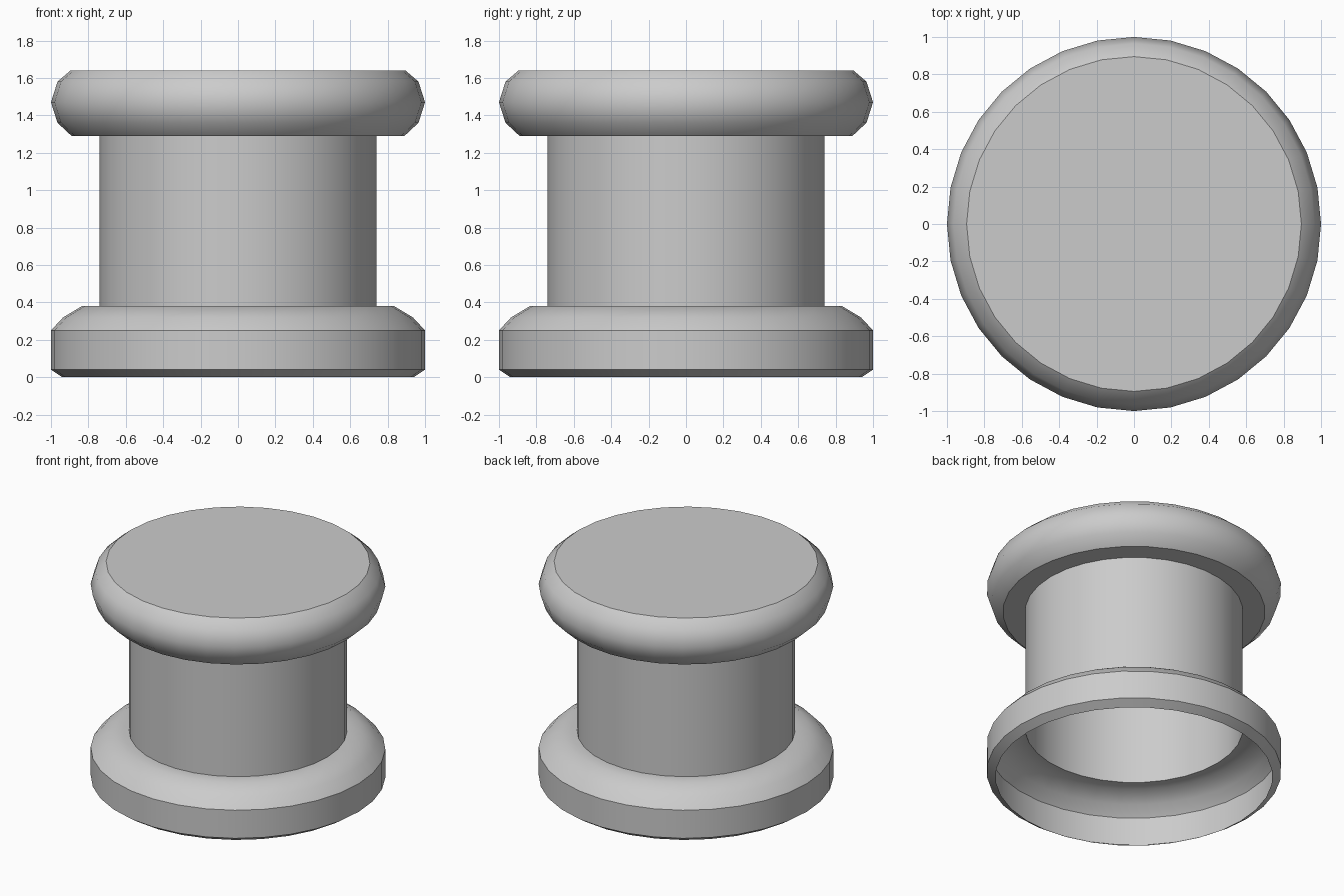
import bpy, bmesh
from math import sin, cos, tau, radians

if "Cube" in bpy.data.objects:
    bpy.data.objects.remove(bpy.data.objects["Cube"])

SIDES = 32


def lathe(name, profile, cap_top=False):
    """Turn an open (radius, z) profile around z into a thin shell."""
    bm = bmesh.new()
    rings = [[bm.verts.new((r * cos(tau * i / SIDES), r * sin(tau * i / SIDES), z))
              for i in range(SIDES)] for r, z in profile]
    for low, high in zip(rings, rings[1:]):
        for i in range(SIDES):
            j = (i + 1) % SIDES
            bm.faces.new((low[i], low[j], high[j], high[i]))
    if cap_top:
        bm.faces.new(rings[-1])
    mesh = bpy.data.meshes.new(name)
    bm.to_mesh(mesh)
    bm.free()
    obj = bpy.data.objects.new(name, mesh)
    bpy.context.collection.objects.link(obj)
    bpy.ops.object.select_all(action='DESELECT')
    obj.select_set(True)
    bpy.context.view_layer.objects.active = obj
    bpy.ops.object.shade_smooth_by_angle(angle=radians(38))
    return obj


# Hollow base flange, open underneath
lathe("base_flange", [(0.94, 0), (1, 0.04), (1, 0.25), (0.935, 0.32),
                      (0.835, 0.38), (0.74, 0.38)])

# Hollow straight column
lathe("column", [(0.74, 0.38), (0.74, 1.29)])

# Rounded top flange with a flat lid
lathe("top_flange", [(0.74, 1.29), (0.89, 1.29), (0.965, 1.36), (1, 1.47),
                     (0.965, 1.58), (0.895, 1.64)], cap_top=True)
